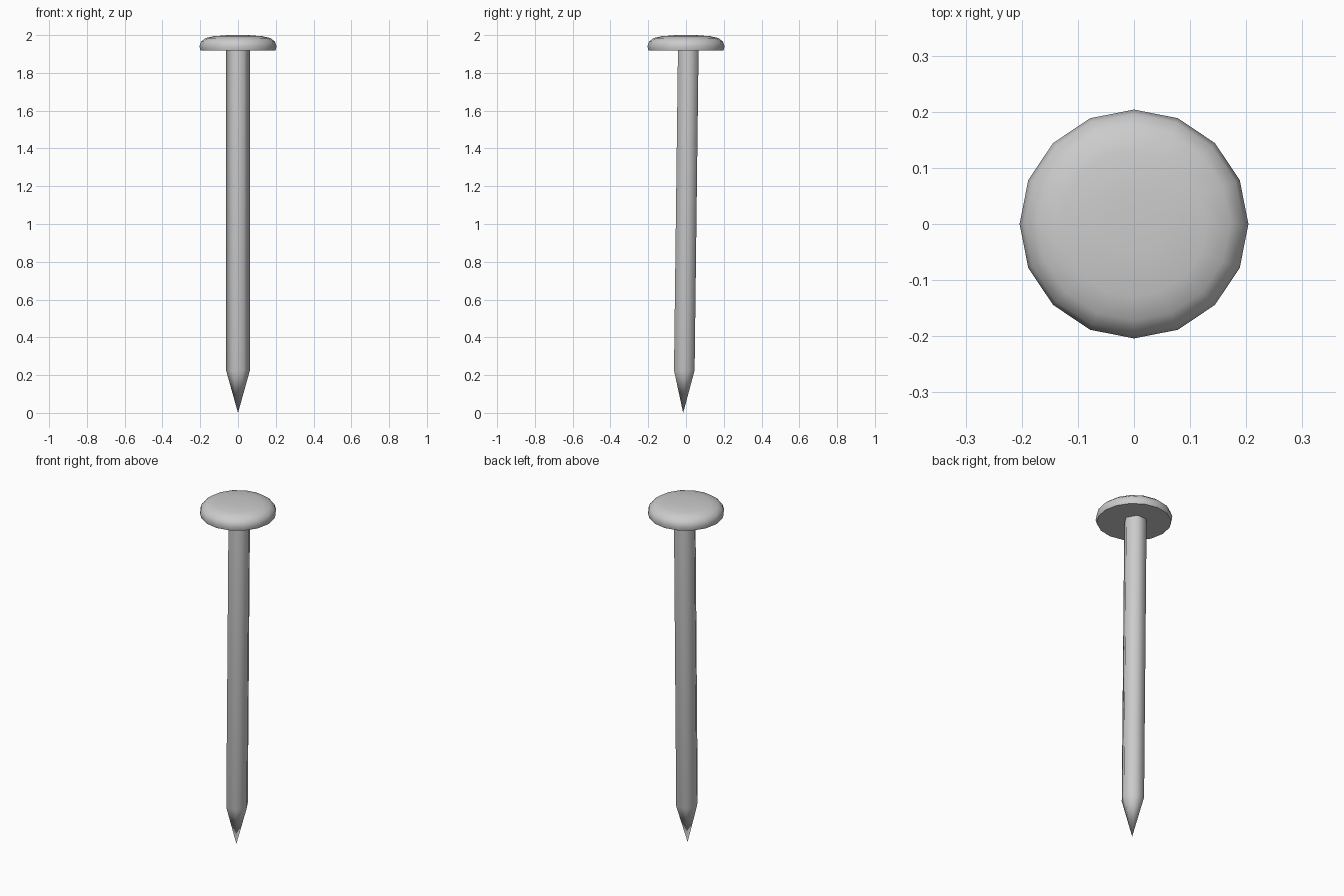
import bpy, bmesh
from math import cos, sin, pi

if "Cube" in bpy.data.objects:
    bpy.data.objects.remove(bpy.data.objects["Cube"])


def lathe(name, sides, rings, angle):
    """Loft rings of (radius, z, y offset); radius 0 closes to a point."""
    bm = bmesh.new()
    loops = []
    for r, z, y in rings:
        n = sides if r > 0 else 1
        loops.append([bm.verts.new((r * cos(2 * pi * i / sides),
                                    y + r * sin(2 * pi * i / sides), z)) for i in range(n)])
    for a, b in zip(loops, loops[1:]):
        for i in range(sides):
            j = (i + 1) % sides
            quad = [a[i % len(a)], a[j % len(a)], b[j % len(b)], b[i % len(b)]]
            bm.faces.new(list(dict.fromkeys(quad)))
    # Close any open end
    for loop in (loops[0], loops[-1]):
        if len(loop) > 1:
            bm.faces.new(loop)
    bmesh.ops.recalc_face_normals(bm, faces=bm.faces)
    mesh = bpy.data.meshes.new(name)
    bm.to_mesh(mesh)
    bm.free()
    obj = bpy.data.objects.new(name, mesh)
    bpy.context.collection.objects.link(obj)
    bpy.ops.object.select_all(action='DESELECT')
    obj.select_set(True)
    bpy.context.view_layer.objects.active = obj
    bpy.ops.object.shade_smooth_by_angle(angle=angle)
    return obj


# Six-sided shaft, leaning slightly, with a pointed tip
lathe("shaft", 6, [(0, 0, -0.015), (0.063, 0.225, -0.009), (0.063, 1.925, 0.012)], pi / 2.6)

# Flattened dome head with a rounded rim
lathe("head", 16, [(0.198, 1.918, 0), (0.204, 1.94, 0), (0.196, 1.965, 0),
                   (0.172, 1.984, 0), (0.13, 1.994, 0), (0.05, 2.0, 0), (0, 1.998, 0)], pi / 4)
